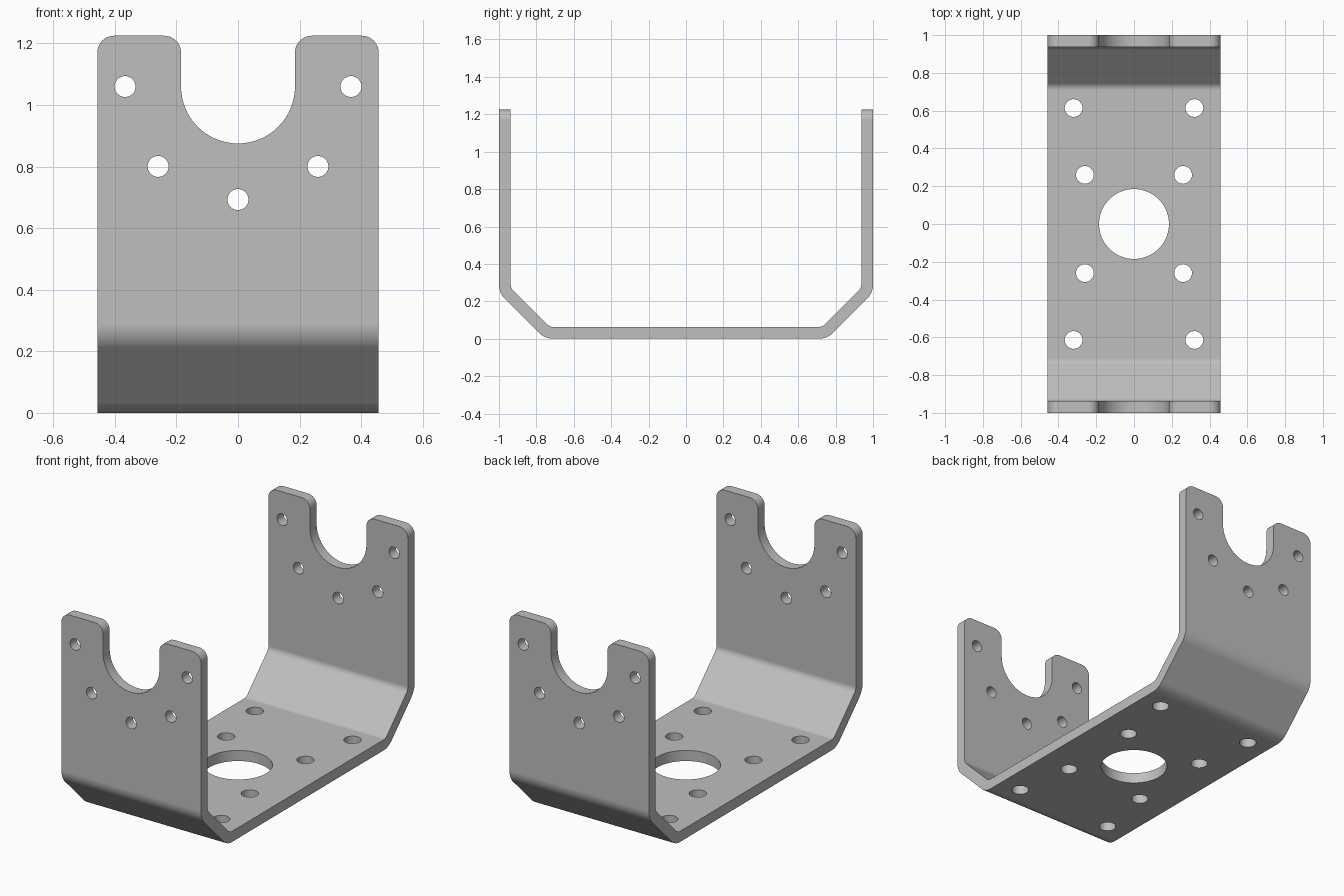
import bpy
import bmesh
import math
from mathutils import Matrix, Vector

cube = bpy.data.objects.get("Cube")
if cube:
    bpy.data.objects.remove(cube, do_unlink=True)

HALF_WIDTH, HEIGHT, WALL = 0.457, 1.225, 0.063
SLOT_R, SLOT_Z = 0.185, 1.06
TAN = math.tan(math.radians(22.5))


def fillet(corners, steps=10):
    """Round each (a, b, radius) corner of a closed outline."""
    points = []
    for i, (a, b, r) in enumerate(corners):
        p = Vector((a, b))
        if r == 0:
            points.append(p)
            continue
        u = (Vector(corners[i - 1][:2]) - p).normalized()
        v = (Vector(corners[(i + 1) % len(corners)][:2]) - p).normalized()
        half = u.angle(v) / 2
        centre = p + (u + v).normalized() * r / math.sin(half)
        start = p + u * r / math.tan(half) - centre
        end = p + v * r / math.tan(half) - centre
        sweep = start.angle(end)
        for k in range(steps + 1):
            t = k / steps
            points.append(centre + (start * math.sin((1 - t) * sweep)
                                    + end * math.sin(t * sweep)) / math.sin(sweep))
    # Drop doubled points where two arcs meet
    return [p for i, p in enumerate(points) if (p - points[i - 1]).length > 1e-5]


def make_object(name, bm):
    bmesh.ops.recalc_face_normals(bm, faces=bm.faces)
    mesh = bpy.data.meshes.new(name)
    bm.to_mesh(mesh)
    bm.free()
    obj = bpy.data.objects.new(name, mesh)
    bpy.context.collection.objects.link(obj)
    return obj


def prism(name, outline, place, travel):
    """Extrude a 2D outline, placed in space by a function."""
    bm = bmesh.new()
    face = bm.faces.new([bm.verts.new(place(p)) for p in outline])
    ext = bmesh.ops.extrude_face_region(bm, geom=[face])
    moved = [g for g in ext["geom"] if isinstance(g, bmesh.types.BMVert)]
    bmesh.ops.translate(bm, verts=moved, vec=travel)
    return make_object(name, bm)


def cut(obj, cutter, operation):
    cutter.hide_render = True
    mod = obj.modifiers.new("cut", "BOOLEAN")
    mod.object, mod.operation, mod.solver = cutter, operation, "EXACT"
    bpy.context.view_layer.objects.active = obj
    bpy.ops.object.modifier_apply(modifier=mod.name)
    bpy.data.objects.remove(cutter, do_unlink=True)


# Folded sheet: outer and inner bend lines, mirrored front to back
outer_r, inner_r, bend = 0.11, 0.047, 0.245
inner = 1 - WALL
shift = WALL * TAN
half = [(1 - bend, 0, outer_r), (1, bend, outer_r), (1, 1.4, 0),
        (inner, 1.4, 0), (inner, bend + shift, inner_r),
        (1 - bend - shift, WALL, inner_r)]
profile = half + [(-y, z, r) for y, z, r in reversed(half)]
bracket = prism("bracket", fillet(profile), lambda p: (-0.6, p.x, p.y), (1.2, 0, 0))

# Front outline with rounded tips and a U-shaped cradle
tip = 0.055
side = [(HALF_WIDTH, -0.1, 0), (HALF_WIDTH, HEIGHT, tip),
        (SLOT_R, HEIGHT, tip), (SLOT_R, SLOT_Z - SLOT_R, SLOT_R)]
outline = side + [(-x, z, r) for x, z, r in reversed(side)]
trim = prism("outline_trim", fillet(outline, 16), lambda p: (p.x, -1.2, p.y), (0, 2.4, 0))
cut(bracket, trim, "INTERSECT")

# Drill cutters: bolt holes through both arms, then the base plate
drills = bmesh.new()


def drill(matrix, radius, depth, segments=32):
    bmesh.ops.create_cone(drills, cap_ends=True, segments=segments, radius1=radius,
                          radius2=radius, depth=depth, matrix=matrix)


for k in range(5):
    a = math.pi * (1 + k / 4)
    spot = Matrix.Translation((0.367 * math.cos(a), 0, SLOT_Z + 0.367 * math.sin(a)))
    drill(spot @ Matrix.Rotation(math.pi / 2, 4, "X"), 0.034, 2.4)
for sx in (-1, 1):
    for sy in (-1, 1):
        for x, y in ((0.32, 0.614), (0.26, 0.26)):
            drill(Matrix.Translation((sx * x, sy * y, 0)), 0.047, 0.3)
drill(Matrix.Identity(4), SLOT_R, 0.3, 64)
cut(bracket, make_object("drills", drills), "DIFFERENCE")

# Plain grey metal
metal = bpy.data.materials.new("grey metal")
metal.use_nodes = True
colour = (0.52, 0.52, 0.52, 1)
metal.diffuse_color = colour
metal.node_tree.nodes["Principled BSDF"].inputs["Base Color"].default_value = colour
bracket.data.materials.clear()
bracket.data.materials.append(metal)

# Smooth bends and holes, crisp edges
bpy.ops.object.select_all(action="DESELECT")
bracket.select_set(True)
bpy.context.view_layer.objects.active = bracket
bpy.ops.object.shade_smooth_by_angle(angle=math.radians(30))
normals = bracket.modifiers.new("flat panels", "WEIGHTED_NORMAL")
normals.keep_sharp = True
